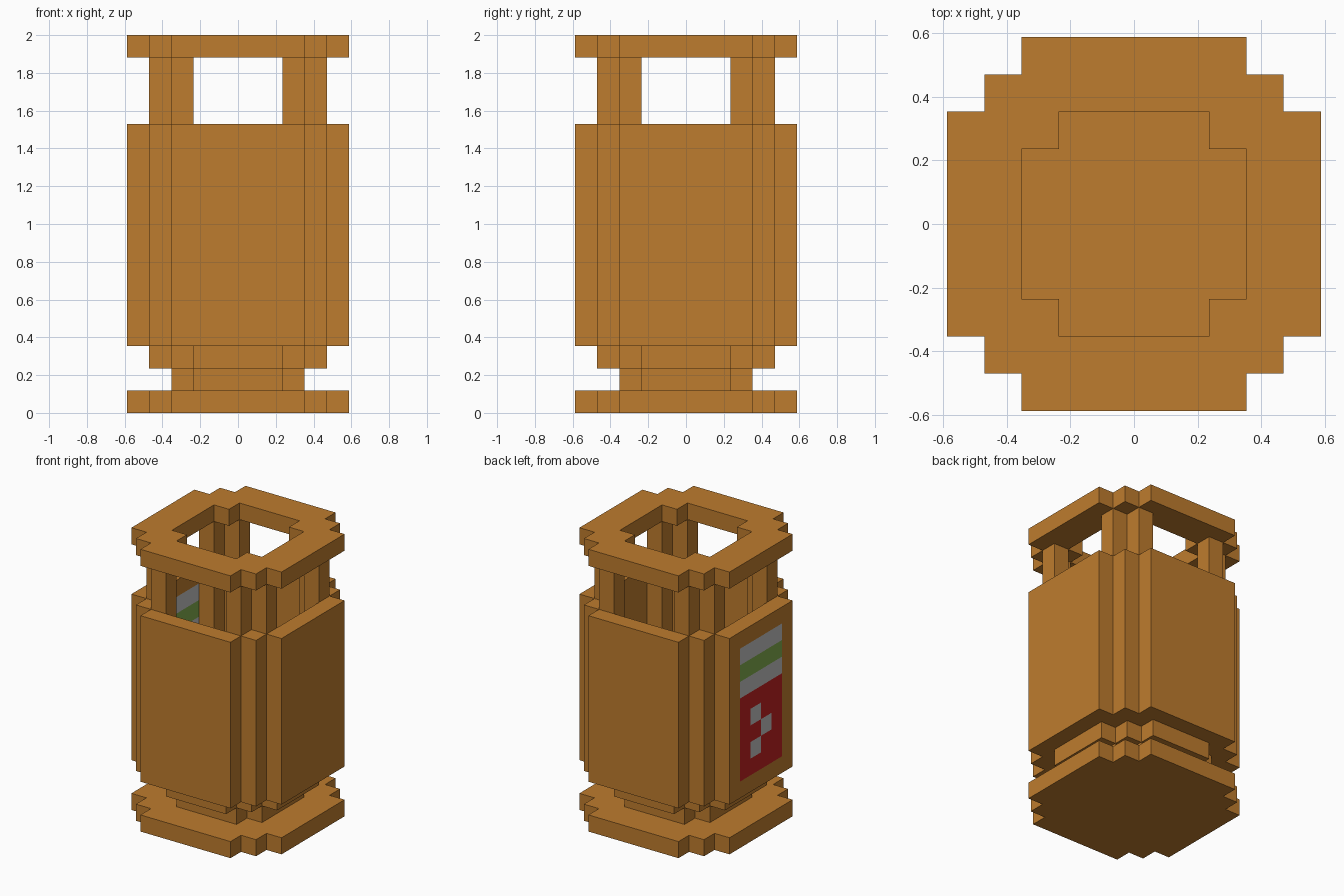
import bpy, bmesh
from mathutils import Vector, Matrix
import math

if "Cube" in bpy.data.objects:
    bpy.data.objects.remove(bpy.data.objects["Cube"], do_unlink=True)

U = 2 / 17  # one block


def material(name, rgb):
    m = bpy.data.materials.new(name)
    m.use_nodes = True
    lin = [((c / 255 + 0.055) / 1.055) ** 2.4 for c in rgb]
    m.diffuse_color = (*lin, 1)
    m.node_tree.nodes["Principled BSDF"].inputs["Base Color"].default_value = (*lin, 1)
    return m


ORANGE = material("orange", (190, 124, 46))
GREY = material("light_grey", (194, 194, 192))
GREEN = material("green", (128, 171, 78))
RED = material("red", (192, 32, 33))


def finish(name, bm, mats=(ORANGE,)):
    bmesh.ops.recalc_face_normals(bm, faces=bm.faces)
    bmesh.ops.scale(bm, vec=(U, U, U), verts=bm.verts)
    me = bpy.data.meshes.new(name)
    bm.to_mesh(me)
    bm.free()
    for m in mats:
        me.materials.append(m)
    ob = bpy.data.objects.new(name, me)
    bpy.context.collection.objects.link(ob)
    return ob


def add_box(bm, lo, hi):
    lo, hi = Vector(lo), Vector(hi)
    size = hi - lo
    mat = Matrix.Translation((lo + hi) / 2) @ Matrix.Diagonal((*size, 1))
    return bmesh.ops.create_cube(bm, size=1, matrix=mat)["verts"]


def turned(bm, verts, k):
    bmesh.ops.rotate(bm, verts=verts, cent=(0, 0, 0),
                     matrix=Matrix.Rotation(k * math.pi / 2, 3, 'Z'))


def slab(name, z0, z1, *quarters):
    """Stepped disc from quarter outlines; the second outline is a hole."""
    bm = bmesh.new()
    edges = []
    for quarter in quarters:
        vs = []
        for k in range(4):
            c, s = ((1, 0), (0, 1), (-1, 0), (0, -1))[k]
            vs += [bm.verts.new((x * c - y * s, x * s + y * c, z0)) for x, y in quarter]
        edges += [bm.edges.new((vs[i - 1], vs[i])) for i in range(len(vs))]
    bmesh.ops.triangle_fill(bm, edges=edges, use_beauty=True, use_dissolve=False)
    ext = bmesh.ops.extrude_face_region(bm, geom=bm.faces[:], use_keep_orig=True)
    top = [g for g in ext["geom"] if isinstance(g, bmesh.types.BMVert)]
    bmesh.ops.translate(bm, vec=(0, 0, z1 - z0), verts=top)
    bmesh.ops.dissolve_limit(bm, angle_limit=0.01, verts=bm.verts[:], edges=bm.edges[:])
    return finish(name, bm)


def corners(name, cells, z0, z1):
    """Block columns repeated at the four corners."""
    bm = bmesh.new()
    for k in range(4):
        for x, y in cells:
            turned(bm, add_box(bm, (x, y, z0), (x + 1, y + 1, z1)), k)
    return finish(name, bm)


def panels(name, half, a, z0, z1, sides):
    """Flat wall panels, one block thick."""
    bm = bmesh.new()
    for k in sides:
        turned(bm, add_box(bm, (half - 1, -a, z0), (half, a, z1)), k)
    return finish(name, bm)


WIDE = [(5, 3), (4, 3), (4, 4), (3, 4), (3, 5)]
NARROW = [(3, 2), (2, 2), (2, 3)]

# Foot, neck and lid ring
slab("base", 0, 1, WIDE)
slab("neck", 1, 2, NARROW)
slab("lid_ring", 16, 17, WIDE, NARROW)

# Stepped bowl bottom
panels("bowl_sides", 4, 2, 2, 3, range(4))
corners("bowl_corners", [(2, 2)], 2, 3)

# Bin body and the posts that carry the lid
panels("body_panels", 5, 3, 3, 13, (0, 1, 3))
corners("body_corners", [(3, 3)], 3, 13)
corners("lid_posts", [(2, 3), (3, 2)], 3, 16)

# Side panel with a painted sign, cut into block-sized faces
bm = bmesh.new()
add_box(bm, (-5, -3, 3), (-4, 3, 13))
cuts = [((0, y, 0), (0, 1, 0)) for y in range(-2, 3)]
cuts += [((0, 0, z), (0, 0, 1)) for z in range(4, 13)]
for co, no in cuts:
    bmesh.ops.bisect_plane(bm, geom=bm.verts[:] + bm.edges[:] + bm.faces[:],
                           plane_co=co, plane_no=no)
marks = {(0, 7), (-1, 6), (0, 5)}
bm.normal_update()
for f in bm.faces:
    c = f.calc_center_median()
    y, z = math.floor(c.y), math.floor(c.z)
    if abs(f.normal.x) > 0.5 and abs(c.y) < 2 and 4 < c.z < 12:
        if z == 10:
            f.material_index = 2
        elif z >= 9 or (y, z) in marks:
            f.material_index = 1
        else:
            f.material_index = 3
finish("sign_panel", bm, (ORANGE, GREY, GREEN, RED))
